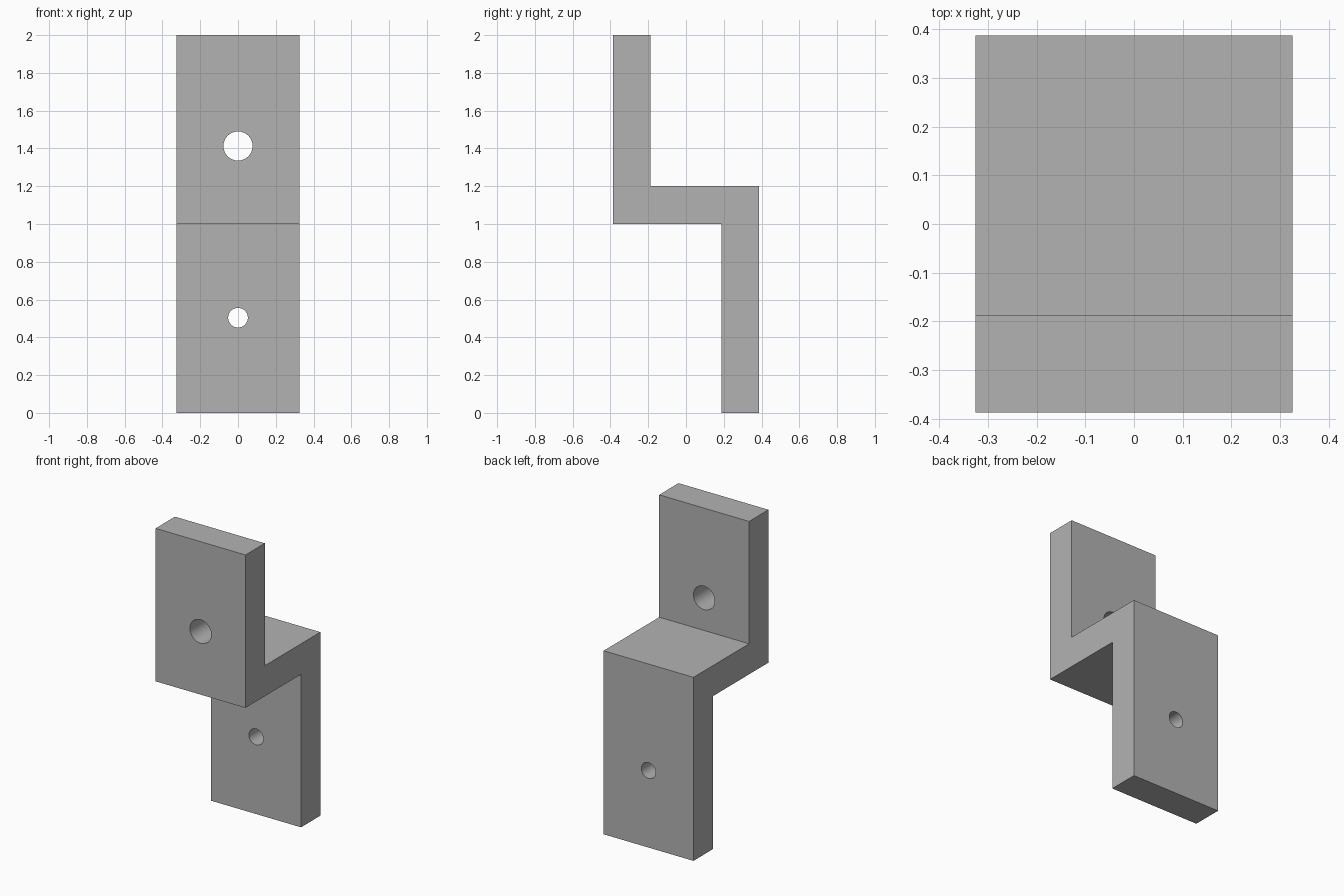
import bpy
import bmesh
import math

cube = bpy.data.objects.get("Cube")
if cube:
    bpy.data.objects.remove(cube, do_unlink=True)

WIDTH = 0.65
DEPTH = 0.387      # half depth
THICK = 0.2
SHELF = 1.0        # underside of the horizontal web
HEIGHT = 2.0

metal = bpy.data.materials.new("grey_metal")
metal.use_nodes = True
colour = (0.45, 0.45, 0.45, 1)
metal.diffuse_color = colour
metal.node_tree.nodes["Principled BSDF"].inputs["Base Color"].default_value = colour


def extrude_profile(name, profile, width):
    """Extrude a (y, z) outline along x, centred on x = 0."""
    bm = bmesh.new()
    face = bm.faces.new([bm.verts.new((-width / 2, y, z)) for y, z in profile])
    new = bmesh.ops.extrude_face_region(bm, geom=[face])["geom"]
    verts = [v for v in new if isinstance(v, bmesh.types.BMVert)]
    bmesh.ops.translate(bm, verts=verts, vec=(width, 0, 0))
    bmesh.ops.recalc_face_normals(bm, faces=bm.faces)
    mesh = bpy.data.meshes.new(name)
    bm.to_mesh(mesh)
    bm.free()
    mesh.materials.append(metal)
    obj = bpy.data.objects.new(name, mesh)
    bpy.context.collection.objects.link(obj)
    return obj


def drill(obj, y, z, radius):
    """Cut a round hole along y through one plate."""
    bpy.ops.mesh.primitive_cylinder_add(
        vertices=64, radius=radius, depth=THICK * 1.5,
        location=(0, y, z), rotation=(math.pi / 2, 0, 0))
    cutter = bpy.context.object
    cutter.name = "hole_cutter"
    cutter.hide_render = True
    cutter.data.materials.append(metal)
    mod = obj.modifiers.new("hole", 'BOOLEAN')
    mod.operation = 'DIFFERENCE'
    mod.solver = 'EXACT'
    mod.object = cutter
    bpy.ops.object.select_all(action='DESELECT')
    bpy.context.view_layer.objects.active = obj
    obj.select_set(True)
    bpy.ops.object.modifier_apply(modifier=mod.name)
    bpy.data.objects.remove(cutter, do_unlink=True)


# Z-shaped bracket: upper front plate, web, lower rear plate
inner = DEPTH - THICK
bracket = extrude_profile("z_bracket", [
    (-DEPTH, HEIGHT), (-DEPTH, SHELF), (inner, SHELF), (inner, 0),
    (DEPTH, 0), (DEPTH, SHELF + THICK),
    (-inner, SHELF + THICK), (-inner, HEIGHT)], WIDTH)

# Large hole in the upper plate, small hole in the lower plate
plate_y = DEPTH - THICK / 2
drill(bracket, -plate_y, 1.413, 0.077)
drill(bracket, plate_y, 0.504, 0.052)

# Smooth hole walls, sharp plate edges
bpy.ops.object.shade_smooth_by_angle(angle=math.radians(30))
